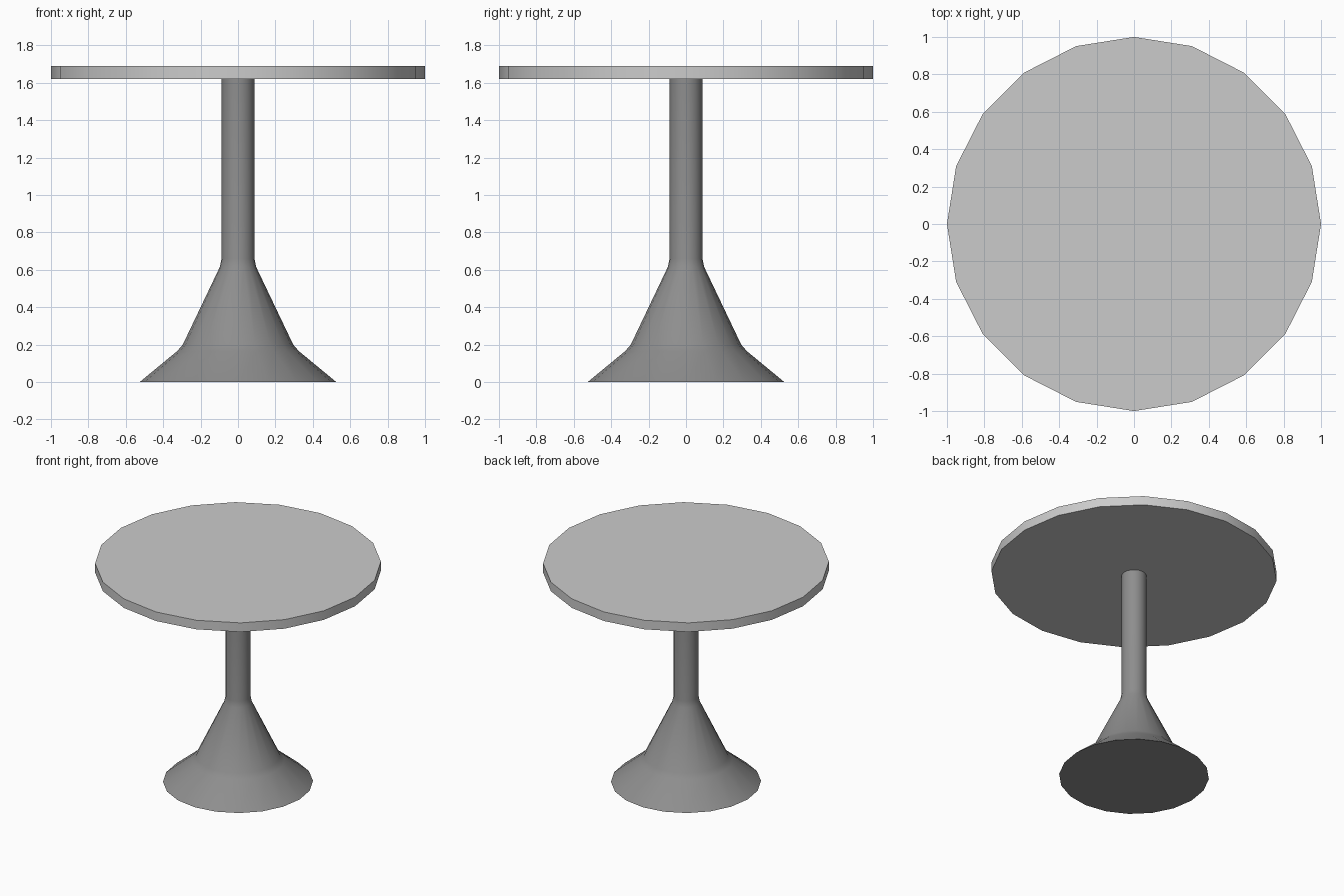
import bpy, bmesh
from math import cos, sin, tau, radians

if "Cube" in bpy.data.objects:
    bpy.data.objects.remove(bpy.data.objects["Cube"])

SIDES = 20


def lathe(name, profile, grey):
    """Revolve (radius, z) points around z, cap both ends and colour grey."""
    bm = bmesh.new()
    rings = [[bm.verts.new((r * cos(tau * i / SIDES), r * sin(tau * i / SIDES), z))
              for i in range(SIDES)] for r, z in profile]
    for low, high in zip(rings, rings[1:]):
        for i in range(SIDES):
            j = (i + 1) % SIDES
            bm.faces.new((low[i], low[j], high[j], high[i]))
    bm.faces.new(rings[0][::-1])
    bm.faces.new(rings[-1])
    mesh = bpy.data.meshes.new(name)
    bm.to_mesh(mesh)
    bm.free()
    mat = bpy.data.materials.new(name + "_grey")
    mat.diffuse_color = (grey, grey, grey, 1)
    mat.use_nodes = True
    mat.node_tree.nodes["Principled BSDF"].inputs["Base Color"].default_value = mat.diffuse_color
    mesh.materials.append(mat)
    obj = bpy.data.objects.new(name, mesh)
    bpy.context.collection.objects.link(obj)
    bpy.ops.object.select_all(action='DESELECT')
    obj.select_set(True)
    bpy.context.view_layer.objects.active = obj
    bpy.ops.object.shade_smooth_by_angle(angle=radians(30))
    return obj


# Flared foot flowing into a slim column
lathe("pedestal", [(0.525, 0), (0.325, 0.165), (0.295, 0.2),
                   (0.097, 0.615), (0.088, 0.66), (0.088, 1.622)], 0.27)

# Round tabletop
lathe("tabletop", [(1.0, 1.62), (1.0, 1.69)], 0.54)
